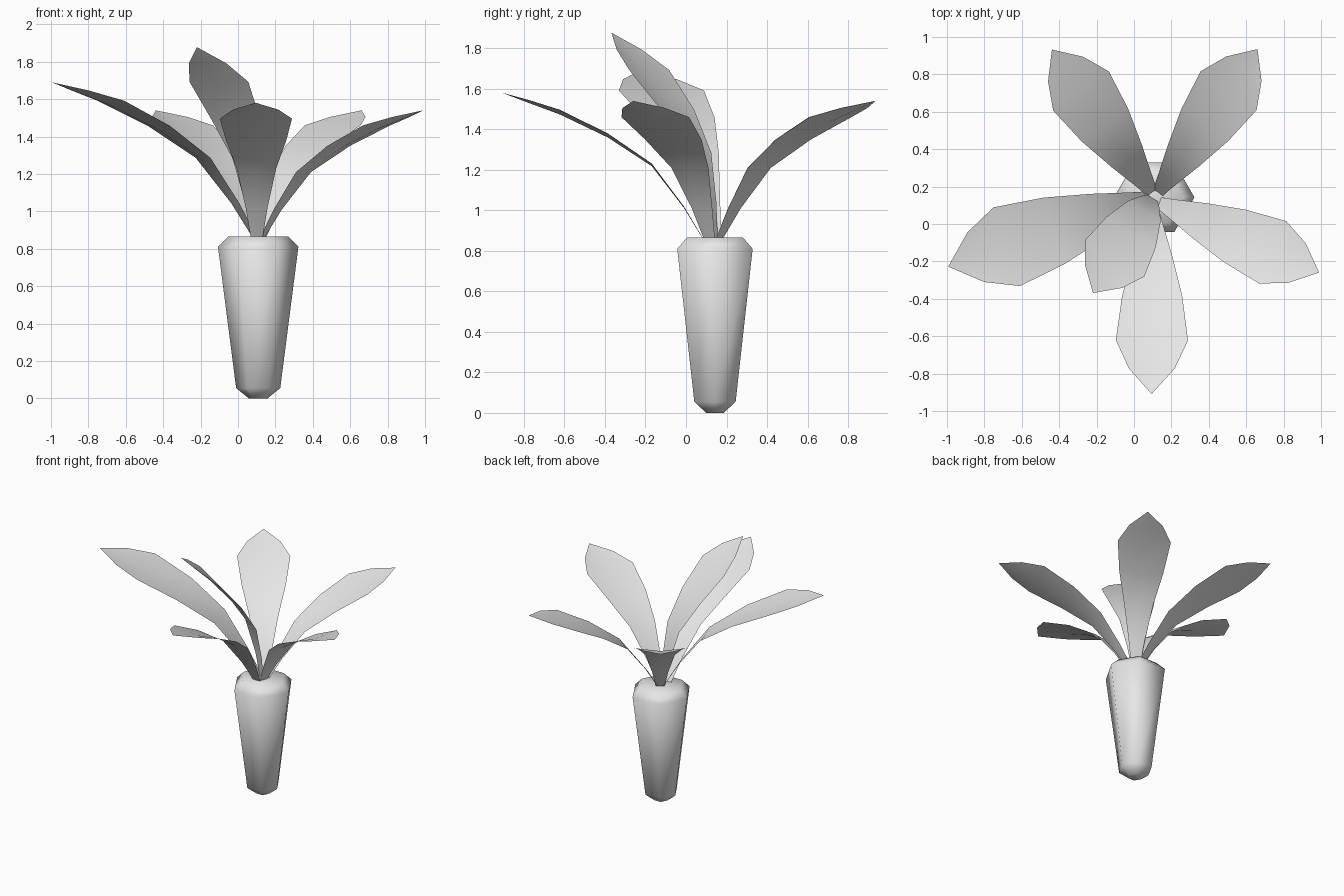
import bpy, bmesh, math
from mathutils import Matrix, Vector

cube = bpy.data.objects.get("Cube")
if cube:
    bpy.data.objects.remove(cube, do_unlink=True)

grey = bpy.data.materials.new("plain_grey")
grey.use_nodes = True
grey.diffuse_color = (0.8, 0.8, 0.8, 1)
grey.node_tree.nodes["Principled BSDF"].inputs["Base Color"].default_value = (0.8, 0.8, 0.8, 1)


def finish(bm, name):
    """Turn a bmesh into a smooth, coloured object."""
    for face in bm.faces:
        face.smooth = True
    mesh = bpy.data.meshes.new(name)
    bm.to_mesh(mesh)
    bm.free()
    mesh.materials.append(grey)
    obj = bpy.data.objects.new(name, mesh)
    bpy.context.collection.objects.link(obj)
    return obj


# Six-sided tapered root: (radius, height) rings, capped at both ends
CENTRE = Vector((0.108, 0.143, 0))
bm = bmesh.new()
rings = []
for radius, z in [(0.05, 0), (0.118, 0.055), (0.215, 0.81), (0.158, 0.867)]:
    rings.append([bm.verts.new(CENTRE + Vector((radius * math.cos(a), radius * math.sin(a), z)))
                  for a in (math.radians(60 * i) for i in range(6))])
for low, high in zip(rings, rings[1:]):
    for i in range(6):
        j = (i + 1) % 6
        bm.faces.new((low[i], low[j], high[j], high[i]))
bm.faces.new(rings[0][::-1])
bm.faces.new(rings[-1])
finish(bm, "root_body")

# Leaf stations: (distance outward, rise, half width), ending in a point
STATIONS = [(0.0, 0.0, 0.03), (0.09, 0.15, 0.055), (0.24, 0.35, 0.1),
            (0.445, 0.49, 0.152), (0.667, 0.6, 0.182), (0.81, 0.645, 0.115)]
TIP = (0.938, 0.68)


def leaf(name, base, tip, scale, tilt=0):
    """Arching folded leaf from base towards tip (both x, y)."""
    bm = bmesh.new()
    rows = []
    for u, rise, half in STATIONS:
        fold = half * 0.12
        rows.append([bm.verts.new((u, s * half, rise - (0 if s else fold))) for s in (-1, 0, 1)])
    point = bm.verts.new((TIP[0], 0, TIP[1]))
    for a, b in zip(rows, rows[1:]):
        for i in (0, 1):
            bm.faces.new((a[i], b[i], b[i + 1], a[i + 1]))
    for i in (0, 1):
        bm.faces.new((rows[-1][i], point, rows[-1][i + 1]))
    heading = math.atan2(tip[1] - base[1], tip[0] - base[0])
    bm.transform(Matrix.Translation((base[0], base[1], 0.86))
                 @ Matrix.Rotation(heading, 4, 'Z')
                 @ Matrix.Rotation(-math.radians(tilt), 4, 'Y')
                 @ Matrix.Scale(scale, 4))
    finish(bm, name)


# Crown of five spreading leaves and one upright leaf
leaf("leaf_front_right", (0.09, 0.14), (-1.0, -0.23), 1.22)
leaf("leaf_front_left", (0.13, 0.115), (0.99, -0.26), 1.0)
leaf("leaf_front", (0.1, 0.085), (0.094, -0.91), 1.06)
leaf("leaf_back_right", (0.1, 0.165), (-0.43, 0.92), 1.0)
leaf("leaf_back_left", (0.125, 0.165), (0.65, 0.92), 1.0)
leaf("leaf_upright", (0.1, 0.14), (-0.22, -0.37), 1.02, tilt=23.5)
